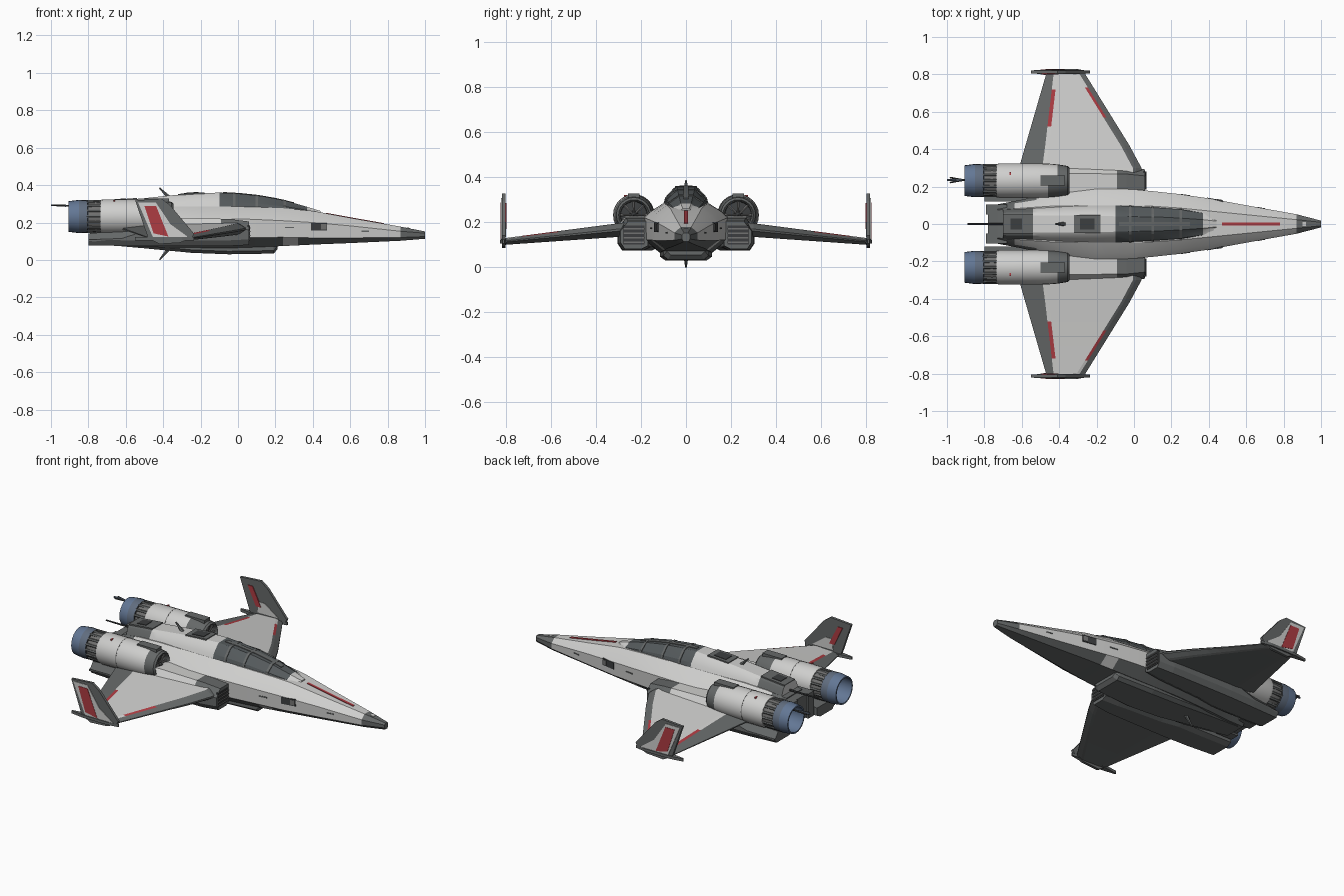
import bpy, bmesh, math
from mathutils import Vector

if "Cube" in bpy.data.objects:
    bpy.data.objects.remove(bpy.data.objects["Cube"])

# Flat colours
COLOURS = {"light_hull": (0.62, 0.62, 0.61), "dark_hull": (0.13, 0.138, 0.138),
           "canopy_glass": (0.088, 0.10, 0.105), "stripe_red": (0.42, 0.045, 0.055),
           "nozzle_blue": (0.125, 0.185, 0.30), "trim_black": (0.045, 0.048, 0.05),
           "metal_grey": (0.17, 0.17, 0.168), "nozzle_grey": (0.12, 0.155, 0.215)}
LIGHT, DARK, GLASS, RED, BLUE, BLACK, METAL, STEEL = range(8)
MATS = []
for n, c in COLOURS.items():
    m = bpy.data.materials.new(n)
    m.diffuse_color = (*c, 1)
    m.use_nodes = True
    m.node_tree.nodes["Principled BSDF"].inputs["Base Color"].default_value = m.diffuse_color
    MATS.append(m)


def finish(name, bm, rule, smooth=None, closed=True):
    """Turn a bmesh into an object; rule is a colour or a function of a face."""
    bmesh.ops.recalc_face_normals(bm, faces=bm.faces)
    if closed and bm.calc_volume(signed=True) < 0:
        bmesh.ops.reverse_faces(bm, faces=bm.faces)
    bm.normal_update()
    for f in bm.faces:
        f.material_index = rule(f) if callable(rule) else rule
    me = bpy.data.meshes.new(name)
    bm.to_mesh(me)
    bm.free()
    for m in MATS:
        me.materials.append(m)
    ob = bpy.data.objects.new(name, me)
    bpy.context.collection.objects.link(ob)
    if smooth:
        bpy.ops.object.select_all(action='DESELECT')
        ob.select_set(True)
        bpy.context.view_layer.objects.active = ob
        bpy.ops.object.shade_smooth_by_angle(angle=math.radians(smooth))
    return ob


def loft(name, rings, rule, smooth=None, caps=True):
    """Skin closed rings of equal point count."""
    bm = bmesh.new()
    vs = [[bm.verts.new(p) for p in r] for r in rings]
    n = len(vs[0])
    for a, b in zip(vs, vs[1:]):
        for i in range(n):
            bm.faces.new((a[i], a[(i + 1) % n], b[(i + 1) % n], b[i]))
    if caps:
        bm.faces.new(vs[0])
        bm.faces.new(vs[-1])
    return finish(name, bm, rule, smooth, caps)


def lathe(name, profile, y, z, rule, n=24, smooth=35):
    """Revolve (x, radius) pairs about a lengthwise axis."""
    rings = [[(x, y + r * math.cos(t * math.tau / n), z + r * math.sin(t * math.tau / n))
              for t in range(n)] for x, r in profile]
    return loft(name, rings, rule, smooth, False)


def box(name, x0, x1, y0, y1, z0, z1, rule):
    return loft(name, [[(x, y0, z0), (x, y1, z0), (x, y1, z1), (x, y0, z1)] for x in (x0, x1)], rule)


def rod(name, a, b, r0, r1, rule=BLACK):
    a, b = Vector(a), Vector(b)
    q = (b - a).to_track_quat('Z', 'Y')
    rings = [[c + q @ Vector((r * math.cos(t * math.pi / 3), r * math.sin(t * math.pi / 3), 0))
              for t in range(6)] for c, r in ((a, r0), (b, r1))]
    return loft(name, rings, rule)


def sample(rows, x):
    """Interpolate a table of stations sorted nose to tail."""
    for p, q in zip(rows, rows[1:]):
        if q[0] <= x <= p[0]:
            t = (p[0] - x) / (p[0] - q[0])
            return [u + (v - u) * t for u, v in zip(p, q)]
    return list(rows[-1])


def mirrored(half):
    return half + [(x, -y, z) for x, y, z in reversed(half)]


# Main hull: x, half width, top z, top half width, shoulder z, chine z, bottom z
HULL = [(1.0, .018, .152, .009, .143, .125, .113), (.88, .05, .176, .022, .152, .12, .103),
        (.6, .10, .225, .05, .182, .118, .09), (.4, .137, .262, .07, .2, .118, .082),
        (.2, .166, .28, .09, .212, .122, .072), (0, .185, .285, .1, .22, .12, .065),
        (-.2, .19, .285, .1, .22, .12, .065), (-.45, .165, .285, .095, .22, .12, .068),
        (-.6, .13, .275, .085, .22, .13, .075), (-.73, .105, .255, .075, .2, .13, .085)]


def hull_ring(x):
    x, w, zt, wt, zs, zc, zb = sample(HULL, x)
    return mirrored([(x, wt, zt), (x, (wt + w) * .54, zt * .45 + zs * .55), (x, w, zs),
                     (x, w * .98, zc), (x, w * .62, zb)])


def hull_rule(f):
    c, n = f.calc_center_median(), f.normal
    if c.x > .87 or c.x < -.64:
        return DARK
    if n.z < -.25:
        return LIGHT if .24 < c.x < .32 and n.z > -.9 else DARK
    if c.x < -.45 and abs(n.z) < .6:
        return DARK
    return LIGHT


loft("hull", [hull_ring(x) for x in (1, .87, .75, .6, .4, .32, .24, .1, 0, -.2, -.35, -.45, -.52, -.6, -.64, -.73)],
     hull_rule, 25)

# Raised cabin and spine: x, base half width, top half width, top z
CABIN = [(.44, .045, .02, .262), (.36, .075, .032, .287), (.25, .092, .042, .318),
         (.13, .1, .05, .341), (0, .108, .052, .355), (-.1, .112, .055, .36),
         (-.22, .112, .058, .355), (-.36, .108, .06, .345), (-.5, .1, .062, .33),
         (-.7, .085, .06, .313)]


def cabin_ring(x, g=0.0):
    x, wb, wt, zt = sample(CABIN, x)
    zb = .24
    zm = zb + (zt - zb) * .58
    return mirrored([(x, wt * .75, zt + g), (x, wt + g, zt - .009 + g), (x, wb * .82 + g, zm + g), (x, wb + g, zb)])


def cabin_rule(f):
    c = f.calc_center_median()
    if -.1 < c.x < .37:
        return GLASS
    return DARK if c.x < -.52 and abs(c.y) > .03 else LIGHT


loft("cabin", [cabin_ring(x) for x in (.44, .37, .25, .13, 0, -.1, -.22, -.36, -.5, -.54, -.7)], cabin_rule, 25)
# Canopy frames
for x in (.25, .1, -.02):
    loft("canopy_frame", [cabin_ring(x + .007, .003), cabin_ring(x - .007, .003)], DARK)


def deck_plate(name, table, col, x0, x1, w, rule, h=.005):
    """Thin strip following the top line of a station table."""
    rings = []
    for i in range(5):
        x = x0 + (x1 - x0) * i / 4
        z = sample(table, x)[col]
        rings.append([(x, -w, z - .005), (x, w, z - .005), (x, w, z + h), (x, -w, z + h)])
    loft(name, rings, rule)


deck_plate("nose_stripe", HULL, 2, .78, .47, .008, RED, .003)
deck_plate("nose_sensor", HULL, 2, .92, .9, .01, LIGHT, .003)
deck_plate("canopy_rail", CABIN, 3, .3, -.08, .012, DARK, .004)
deck_plate("dorsal_hatch", CABIN, 3, -.18, -.32, .048, DARK)
deck_plate("dorsal_hatch_cover", CABIN, 3, -.21, -.29, .03, BLACK, .008)
deck_plate("rear_hatch", CABIN, 3, -.54, -.7, .05, DARK)
deck_plate("rear_grille", CABIN, 3, -.6, -.66, .03, BLACK, .008)

# Belly keel: x, half width, bottom z
KEEL = [(.21, .085, .055), (.19, .1, .034), (-.05, .115, .03), (-.25, .11, .038), (-.5, .09, .062), (-.7, .07, .08)]
loft("belly_keel", [mirrored([(x, w, .11), (x, w, z + .016), (x, w * .8, z)]) for x, w, z in KEEL], DARK)

# Tail block, rod and antennas
box("tail_block", -.78, -.7, -.06, .06, .11, .25, DARK)
rod("tail_rod", (-.7, 0, .27), (-.89, 0, .27), .006, .004)
rod("top_antenna", (-.37, 0, .335), (-.42, 0, .385), .012, .004, DARK)
rod("bottom_antenna", (-.37, 0, .06), (-.42, 0, .0), .012, .004, DARK)
rod("engine_probe", (-.8, .235, .285), (-.93, .235, .29), .004, .005)
for d in (-.014, .014):
    rod("engine_probe_prong", (-.92, .235, .29), (-.985, .235 + d, .293), .006, .004)
rod("engine_probe_tip", (-.92, .235, .29), (-1.0, .235, .293), .007, .005, STEEL)

# Wing layout: leading and trailing edges by span
LE = lambda y: min(.04, .05 - (y - .3) * .62)
TE = lambda y: -.615 + (y - .3) * .29


def wing_ring(y, s):
    t = (y - .3) / .5
    a, b = LE(y), TE(y)
    c = a - b
    zm, h = .165 - .05 * t, .032 - .016 * t
    xs = [a, a - .03, a - .046, b + .19 * c + .02, b + .19 * c, b]
    hs = [.15, .75, .95, .7, .65, .12]
    top = [(x, s * y, zm + h * k) for x, k in zip(xs, hs)]
    return top + [(x, s * y, zm - h * k) for x, k in reversed(list(zip(xs, hs)))]


def wing_rule(f):
    c = f.calc_center_median()
    y = abs(c.y)
    if f.normal.z < .1:
        return DARK
    a, b = LE(y), TE(y)
    inner = b + .19 * (a - b)
    if c.x > a - .03 or c.x < inner:
        return DARK
    if c.x > a - .046:
        return RED if .57 < y < .73 else (DARK if y < .57 else LIGHT)
    if c.x < inner + .02:
        return RED if .52 < y < .72 else LIGHT
    return LIGHT


# Winglet outlines in x, z
FIN = [(-.55, .318), (-.41, .328), (-.365, .295), (-.235, .14), (-.245, .118), (-.31, .092), (-.42, .085), (-.48, .115)]
FIN_LIGHT = [(-.535, .308), (-.44, .308), (-.36, .19), (-.27, .125), (-.32, .105), (-.455, .122)]
FIN_RED = [(-.50, .288), (-.438, .288), (-.372, .125), (-.452, .142)]
FIN_INNER_RED = [(-.495, .285), (-.462, .285), (-.405, .17), (-.44, .17)]
FIN_INNER_LIGHT = [(-.42, .2), (-.38, .2), (-.29, .135), (-.43, .135)]


def slab(name, pts, y0, y1, rule):
    return loft(name, [[(x, y, z) for x, z in pts] for y in (y0, y1)], rule)


for s, side in ((1, "left_"), (-1, "right_")):
    loft(side + "wing", [wing_ring(y, s) for y in (.2, .3, .42, .52, .57, .65, .72, .73, .81)], wing_rule)
    slab(side + "winglet", FIN, s * .804, s * .82, DARK)
    slab(side + "winglet_panel", FIN_LIGHT, s * .818, s * .823, LIGHT)
    slab(side + "winglet_stripe", FIN_RED, s * .818, s * .825, RED)
    slab(side + "winglet_inner_panel", FIN_INNER_LIGHT, s * .806, s * .801, LIGHT)
    slab(side + "winglet_inner_stripe", FIN_INNER_RED, s * .806, s * .799, RED)
    # Lens-shaped tip rail
    loft(side + "winglet_foot", [[(x, s * (.812 + d), z) for d, z in ((-w, .105), (w, .105), (w, .122), (-w, .122))]
                                 for x, w in ((-.55, .004), (-.47, .016), (-.3, .016), (-.235, .004))], DARK)

    # Intake nacelle: x shift on the inner side rakes the mouth
    def nacelle_ring(x, yi, yo, z0, z1, rake=0):
        return [(x - rake, s * yi, z0 + .015), (x - rake, s * (yi + .03), z0), (x, s * (yo - .02), z0),
                (x, s * yo, z0 + .03), (x, s * yo, z1 - .045), (x, s * (yo - .035), z1), (x - rake, s * yi, z1)]

    def nacelle_rule(f):
        c = f.calc_center_median()
        return LIGHT if f.normal.z > .3 and -.4 < c.x < -.08 else DARK

    loft(side + "intake_nacelle", [nacelle_ring(.06, .17, .292, .08, .205), nacelle_ring(-.04, .16, .302, .075, .218),
                                   nacelle_ring(-.09, .155, .303, .075, .22),
                                   nacelle_ring(-.34, .14, .305, .075, .225), nacelle_ring(-.45, .12, .305, .075, .215),
                                   nacelle_ring(-.62, .12, .3, .075, .16), nacelle_ring(-.8, .12, .29, .078, .14)],
         nacelle_rule)
    # Intake mouth and slats
    box(side + "intake_mouth", .05, .063, s * .185, s * .28, .1, .185, BLACK)
    for k in range(4):
        box(side + "intake_slat", .055, .068, s * .185, s * .28, .108 + k * .02, .114 + k * .02, METAL)

    # Engine cowl with painted clasp, ribbed ring and nozzle
    ey, ez = s * .232, .232

    def cowl_rule(f):
        c = f.calc_center_median()
        inward, up = (ey - c.y) * s, c.z - ez
        if c.x > -.41 or (c.x > -.46 and up > .01 and inward > -.03):
            return DARK
        return LIGHT

    lathe(side + "engine_cowl", [(-.735, .07), (-.735, .088), (-.72, .092), (-.5, .092), (-.46, .091), (-.41, .087),
                                 (-.355, .078), (-.345, .068), (-.36, .06), (-.4, .058)], ey, ez, cowl_rule)
    lathe(side + "cowl_band", [(-.6, .09), (-.6, .0928), (-.596, .0928), (-.596, .09)], ey, ez, METAL)
    lathe(side + "fan_disc", [(-.39, .06), (-.38, .02), (-.345, .001)], ey, ez, BLACK)
    for k in range(8):
        d = Vector((0, math.cos(k * math.pi / 4), math.sin(k * math.pi / 4)))
        o = Vector((-.365, ey, ez))
        rod(side + "fan_blade", o + d * .012, o + d * .064, .005, .007, METAL)
    box(side + "cowl_clasp", -.5, -.37, ey - .026, ey + .026, .29, .328, DARK)
    lathe(side + "exhaust_ring", [(-.73, .082), (-.76, .084), (-.8, .08), (-.82, .076)], ey, ez, METAL)
    for k in range(16):
        d = Vector((0, math.cos(k * math.pi / 8), math.sin(k * math.pi / 8))) * .08
        rod(side + "exhaust_rib", Vector((-.735, ey, ez)) + d, Vector((-.81, ey, ez)) + d, .009, .008, DARK)

    def nozzle_rule(f):
        c = f.calc_center_median()
        r = max((v.co.yz - Vector((ey, ez))).length for v in f.verts)
        if c.x > -.805:
            return BLACK
        return STEEL if c.x > -.855 and r > .08 else BLUE

    lathe(side + "nozzle", [(-.8, .07), (-.805, .087), (-.85, .089), (-.905, .082), (-.905, .074), (-.85, .076),
                            (-.79, .06), (-.785, .001)], ey, ez, nozzle_rule)
    # Red mark on the cowl, tail pod
    box(side + "cowl_mark", -.665, -.657, ey + s * .03, ey + s * .045, .3, .321, RED)
    box(side + "tail_pod", -.79, -.68, s * .05, s * .105, .1, .25, DARK)

    # Hull side vent with bright shutter, and small slots
    def side_plate(name, x0, x1, z0, z1, h, rule):
        loft(side + name, [[(x, s * (sample(HULL, x)[1] + d), z) for d, z in
                            ((-.02, z0), (h, z0), (h, z1), (-.02, z1))] for x in (x0, x1)], rule)

    side_plate("hull_vent", .475, .39, .157, .198, .003, BLACK)
    side_plate("vent_shutter", .472, .445, .163, .192, .005, METAL)
    side_plate("hull_slot", .7, .66, .15, .156, .002, DARK)
    side_plate("hull_slot", .3, .25, .17, .177, .002, DARK)
